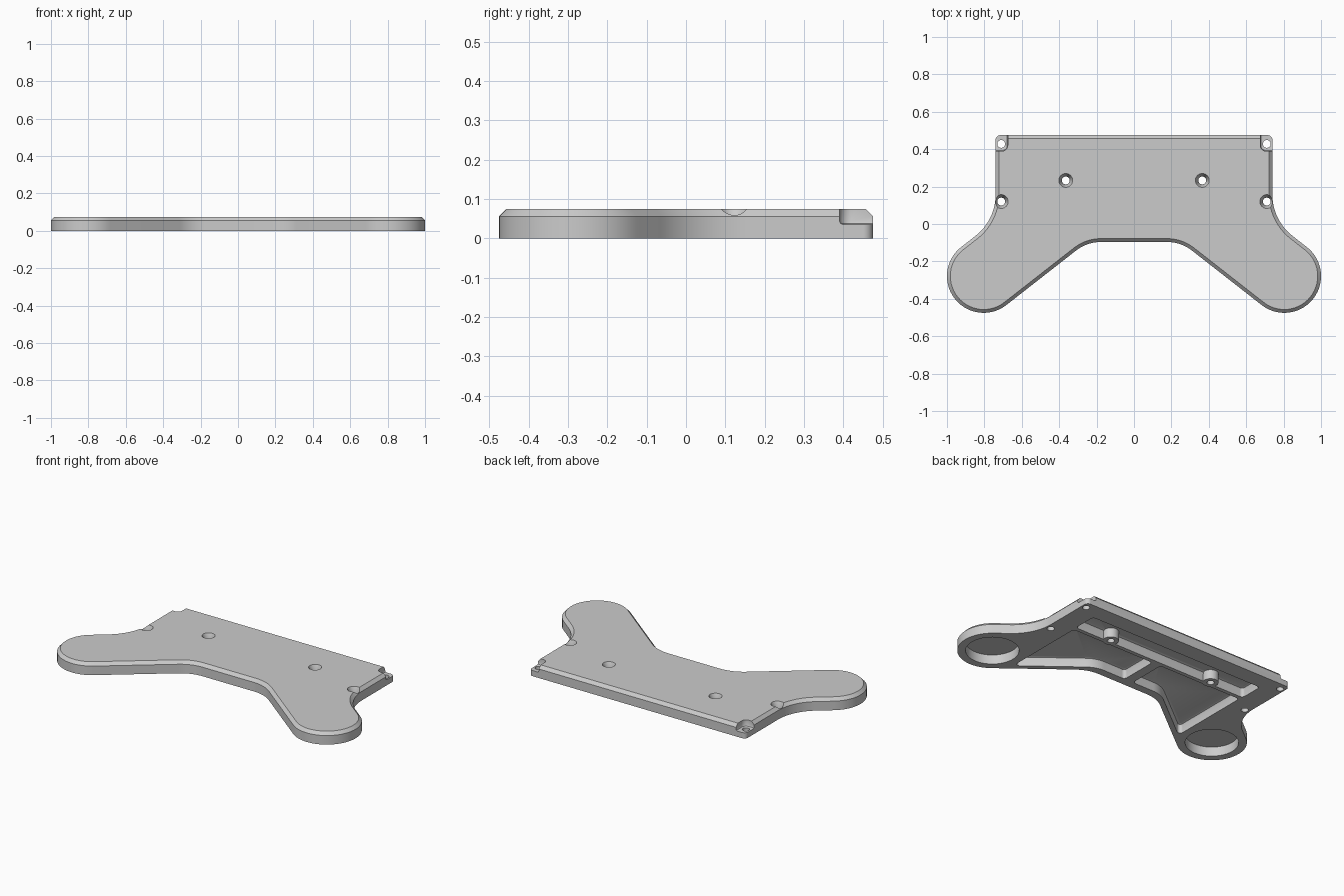
import bpy, bmesh, math
from mathutils import Vector

if "Cube" in bpy.data.objects:
    bpy.data.objects.remove(bpy.data.objects["Cube"])

TOP = 0.075
CEIL = 0.058      # ceiling height of the underside pockets


def rounded(corners, steps=10):
    """Closed 2D loop from (x, y, radius) corners, each filleted by an arc."""
    loop, n = [], len(corners)
    for i, (x, y, r) in enumerate(corners):
        p = Vector((x, y))
        a = (Vector(corners[i - 1][:2]) - p).normalized()
        b = (Vector(corners[(i + 1) % n][:2]) - p).normalized()
        half = a.angle(b) / 2
        centre = p + (a + b).normalized() * (r / math.sin(half))
        start = p + a * (r / math.tan(half)) - centre
        end = p + b * (r / math.tan(half)) - centre
        sweep = start.angle_signed(end)          # clockwise positive
        for k in range(steps + 1):
            t = -sweep * k / steps
            c, s = math.cos(t), math.sin(t)
            q = centre + Vector((start.x * c - start.y * s, start.x * s + start.y * c))
            if not loop or (q - loop[-1]).length > 0.0015:   # skip near-duplicates
                loop.append(q)
    return loop


def inset(loop, d):
    """Offset a clockwise loop inwards by d."""
    out, n = [], len(loop)
    for i, p in enumerate(loop):
        e1, e2 = (p - loop[i - 1]).normalized(), (loop[(i + 1) % n] - p).normalized()
        n1, n2 = Vector((e1.y, -e1.x)), Vector((e2.y, -e2.x))
        out.append(p + (n1 + n2) * (d / (1 + n1.dot(n2))))
    return out


def circle(x, y, r, n=40):
    return [Vector((x + r * math.cos(2 * math.pi * k / n), y - r * math.sin(2 * math.pi * k / n)))
            for k in range(n)]


def loft(name, sections):
    """Solid through a stack of (loop, z) sections, with triangulated caps."""
    bm = bmesh.new()
    rings = [[bm.verts.new((p.x, p.y, z)) for p in loop] for loop, z in sections]
    n = len(rings[0])
    for lo, hi in zip(rings, rings[1:]):
        for i in range(n):
            j = (i + 1) % n
            bm.faces.new((lo[i], lo[j], hi[j], hi[i]))
    caps = [bm.faces.new(rings[0]), bm.faces.new(rings[-1])]
    bmesh.ops.recalc_face_normals(bm, faces=bm.faces)
    bmesh.ops.triangulate(bm, faces=caps)
    mesh = bpy.data.meshes.new(name)
    bm.to_mesh(mesh)
    bm.free()
    ob = bpy.data.objects.new(name, mesh)
    bpy.context.collection.objects.link(ob)
    return ob


def combine(body, tool, operation='DIFFERENCE'):
    tool.hide_render = True
    bpy.context.view_layer.objects.active = body
    mod = body.modifiers.new("combine", 'BOOLEAN')
    mod.operation, mod.solver, mod.object = operation, 'EXACT', tool
    bpy.ops.object.modifier_apply(modifier=mod.name)
    bpy.data.objects.remove(tool)


def mirrored(loop):
    return [Vector((-p.x, p.y)) for p in reversed(loop)]


# Plate outline: straight back, two angled rounded grips
lobe, R = Vector((0.8035, -0.2785)), 0.1965
along = Vector((math.cos(math.radians(38)), -math.sin(math.radians(38))))
across = Vector((-along.y, along.x))
cap_a, cap_b = lobe + (along + across) * R, lobe + (along - across) * R
half = [(0.74, 0.475, 0.025), (0.74, 0.0204, 0.28), (*cap_a, R * 0.998),
        (*cap_b, R * 0.998), (0.251, -0.096, 0.22)]
outline = rounded(half + [(-x, y, r) for x, y, r in reversed(half)], 14)
plate = loft("controller_plate", [(outline, 0), (outline, TOP - 0.019), (inset(outline, 0.018), TOP)])


def pocket(loop):
    """Underside pocket with a softened ceiling edge."""
    return loft("pocket_cutter", [(loop, -0.02), (loop, CEIL - 0.014), (inset(loop, 0.004), CEIL - 0.004),
                                  (inset(loop, 0.014), CEIL)])


# Underside pockets: long back slot, then one main pocket and grip well per side
slot = [(-0.61, 0.37, 0.02), (0.61, 0.37, 0.02), (0.61, 0.22, 0.02), (-0.61, 0.22, 0.02)]
combine(plate, pocket(rounded(slot)))
main = rounded([(0.03, 0.195, 0.02), (0.605, 0.195, 0.02), (0.605, -0.333, 0.018),
                (0.238, -0.046, 0.17), (0.03, -0.046, 0.02)])
for loop in (main, mirrored(main)):
    combine(plate, pocket(loop))
for s in (-1, 1):
    well = circle(s * lobe.x, lobe.y, 0.15, 64)
    combine(plate, loft("well_cutter", [(well, -0.02), (well, CEIL)]))

# Screw bosses beside the slot
for s in (-1, 1):
    ring = circle(s * 0.365, 0.233, 0.045)
    combine(plate, loft("boss", [(ring, 0), (ring, CEIL + 0.008)]), 'UNION')

# Stepped corner notches at the back
notch = rounded([(0.675, 0.6, 0.03), (0.9, 0.6, 0.03), (0.9, 0.39, 0.03), (0.675, 0.39, 0.03)])
for loop in (notch, mirrored(notch)):
    combine(plate, loft("notch_cutter", [(inset(loop, 0.01), 0.035), (inset(loop, 0.003), 0.038),
                                         (loop, 0.045), (loop, 0.2)]))

# Screw holes: plain in the corners, countersunk elsewhere
for s in (-1, 1):
    for x, y, sunk in ((0.71, 0.428, False), (0.71, 0.12, True), (0.365, 0.233, True)):
        stack = [(circle(s * x, y, 0.021), -0.02)]
        if sunk:
            stack += [(circle(s * x, y, 0.021), 0.04), (circle(s * x, y, 0.037), TOP),
                      (circle(s * x, y, 0.037), 0.1)]
        else:
            stack += [(circle(s * x, y, 0.021), 0.1)]
        combine(plate, loft("screw_hole_cutter", stack))

# Finish
grey = bpy.data.materials.new("plain_grey")
grey.diffuse_color = (0.6, 0.6, 0.6, 1)
grey.use_nodes = True
grey.node_tree.nodes["Principled BSDF"].inputs["Base Color"].default_value = grey.diffuse_color
plate.data.materials.clear()
plate.data.materials.append(grey)
bpy.ops.object.select_all(action='DESELECT')
plate.select_set(True)
bpy.context.view_layer.objects.active = plate
bpy.ops.object.shade_smooth_by_angle(angle=math.radians(30))
